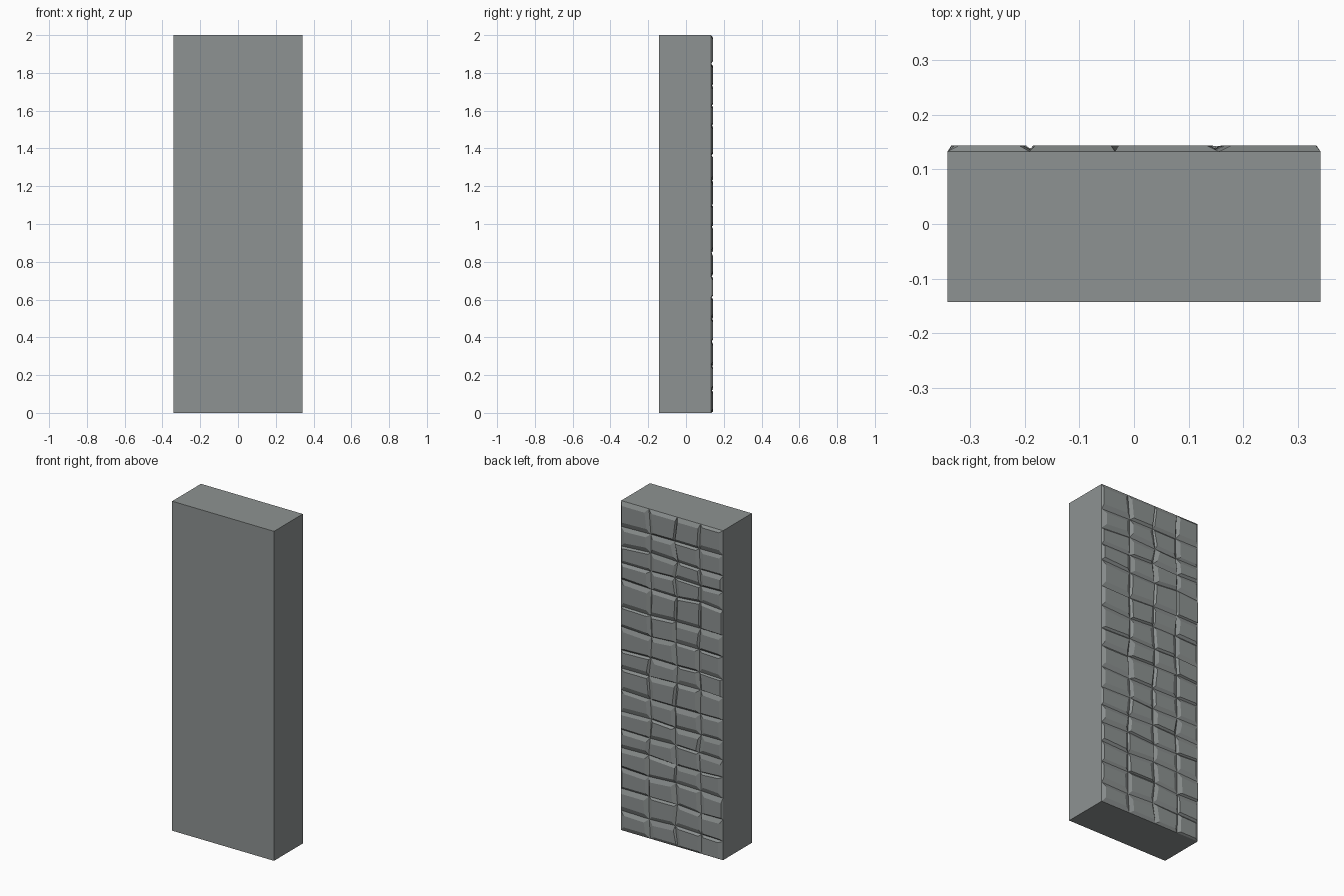
import bpy, bmesh, random
from mathutils import Vector

if "Cube" in bpy.data.objects:
    bpy.data.objects.remove(bpy.data.objects["Cube"])

random.seed(4)
W, FRONT, GROOVE, FACE = 0.342, -0.143, 0.133, 0.144

stone = bpy.data.materials.new("dark_stone")
stone.diffuse_color = (0.27, 0.29, 0.287, 1)
stone.use_nodes = True
stone.node_tree.nodes["Principled BSDF"].inputs["Base Color"].default_value = stone.diffuse_color


def make_object(name, bm):
    bmesh.ops.recalc_face_normals(bm, faces=bm.faces)
    me = bpy.data.meshes.new(name)
    bm.to_mesh(me)
    bm.free()
    me.materials.append(stone)
    ob = bpy.data.objects.new(name, me)
    bpy.context.collection.objects.link(ob)
    return ob


# plain slab behind the stonework
bm = bmesh.new()
bmesh.ops.create_cube(bm, size=1)
for v in bm.verts:
    v.co = Vector((v.co.x * 2 * W,
                   GROOVE if v.co.y > 0 else FRONT,
                   (v.co.z + 0.5) * 2))
make_object("wall_slab", bm)

# slightly irregular grid of joint lines
cols = [-W, -0.19, -0.03, 0.148, W]
rows = [0, 0.12, 0.25, 0.38, 0.5, 0.61, 0.725, 0.85, 0.99, 1.1, 1.23,
        1.36, 1.52, 1.63, 1.73, 1.85, 2.0]
grid = []
for j, z in enumerate(rows):
    line = []
    for i, x in enumerate(cols):
        dx = random.uniform(-0.01, 0.01) if 0 < i < len(cols) - 1 else 0
        dz = random.uniform(-0.007, 0.007) if 0 < j < len(rows) - 1 else 0
        line.append((x + dx, z + dz))
    grid.append(line)


def add_stone(bm, corners):
    """Chamfered stone: joint outline at the base, inset flat face."""
    l, r, b, t = [random.uniform(0.006, 0.03) for _ in range(4)]
    depth = FACE - random.choice((0, 0, 0.001, 0.002))
    shift = [(l, b), (-r, b), (-r, -t), (l, -t)]
    low = [bm.verts.new((x, GROOVE, z)) for x, z in corners]
    high = [bm.verts.new((x + dx, depth, z + dz))
            for (x, z), (dx, dz) in zip(corners, shift)]
    bm.faces.new(high)
    for k in range(4):
        n = (k + 1) % 4
        bm.faces.new((low[k], low[n], high[n], high[k]))
    bm.faces.new(low[::-1])


# stone facing on the back
bm = bmesh.new()
for j in range(len(rows) - 1):
    for i in range(len(cols) - 1):
        add_stone(bm, [grid[j][i], grid[j][i + 1],
                       grid[j + 1][i + 1], grid[j + 1][i]])
make_object("stone_facing", bm)
